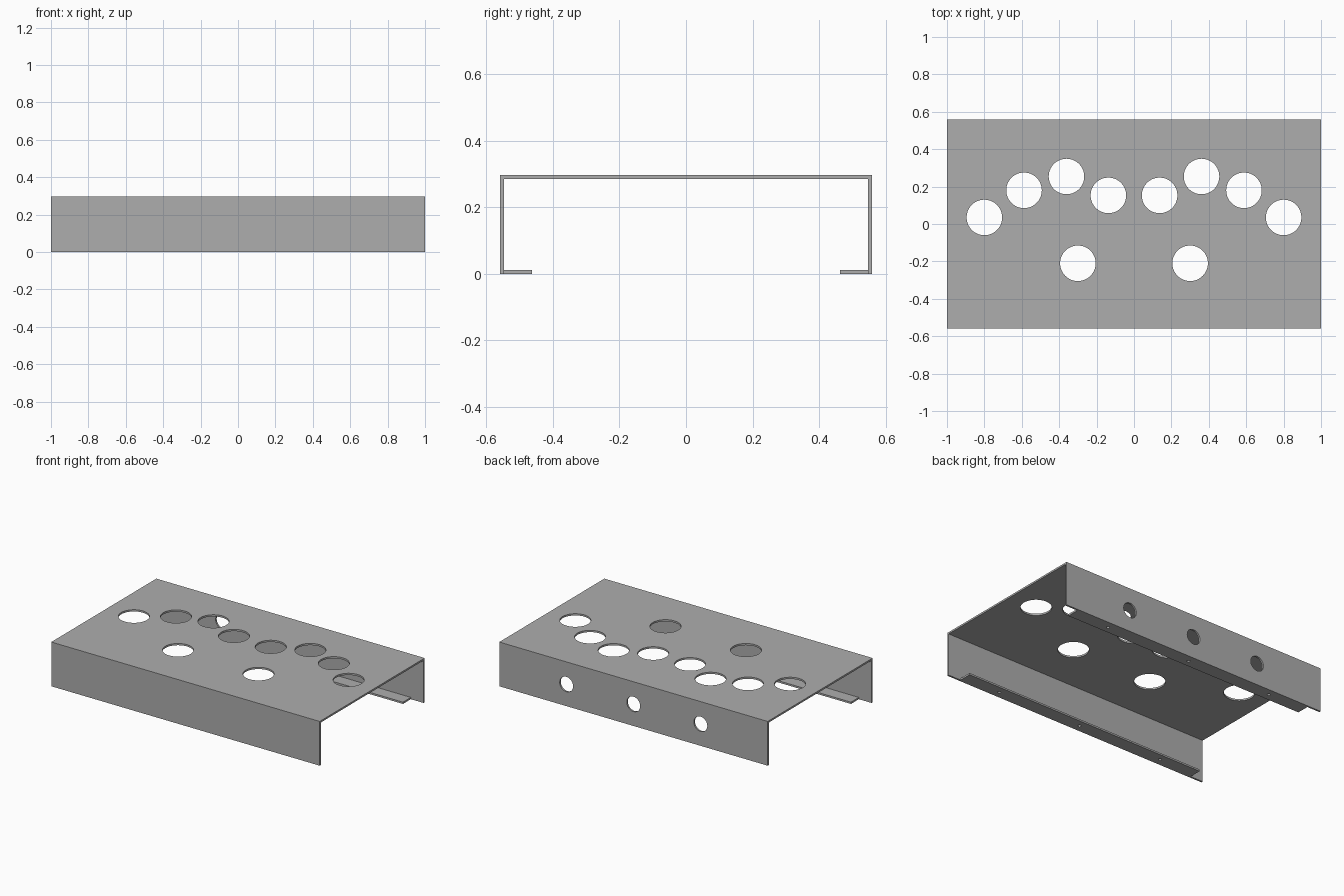
import bpy
import bmesh
from math import pi
from mathutils import Matrix

cube = bpy.data.objects.get("Cube")
if cube:
    bpy.data.objects.remove(cube, do_unlink=True)

HALF_L, HALF_W, HEIGHT, T = 1.0, 0.559, 0.298, 0.012

steel = bpy.data.materials.new("plain_grey_steel")
steel.use_nodes = True
grey = (0.42, 0.42, 0.42, 1)
steel.diffuse_color = grey
steel.node_tree.nodes["Principled BSDF"].inputs["Base Color"].default_value = grey


def add_object(name, bm):
    bmesh.ops.recalc_face_normals(bm, faces=bm.faces)
    mesh = bpy.data.meshes.new(name)
    bm.to_mesh(mesh)
    bm.free()
    mesh.materials.append(steel)
    obj = bpy.data.objects.new(name, mesh)
    bpy.context.collection.objects.link(obj)
    return obj


def extrude_profile(name, profile, half_length):
    """Extrude a (y, z) outline along x."""
    bm = bmesh.new()
    face = bm.faces.new([bm.verts.new((-half_length, y, z)) for y, z in profile])
    new = bmesh.ops.extrude_face_region(bm, geom=[face])["geom"]
    verts = [v for v in new if isinstance(v, bmesh.types.BMVert)]
    bmesh.ops.translate(bm, verts=verts, vec=(2 * half_length, 0, 0))
    return add_object(name, bm)


def drill(obj, centres, radius, axis="Z", segments=64):
    """Cut round holes through obj at the given centres."""
    bm = bmesh.new()
    turn = Matrix.Rotation(pi / 2, 4, "X") if axis == "Y" else Matrix()
    for c in centres:
        bmesh.ops.create_cone(bm, cap_ends=True, segments=segments, radius1=radius,
                              radius2=radius, depth=0.1, matrix=Matrix.Translation(c) @ turn)
    cutter = add_object(obj.name + "_cutter", bm)
    cutter.hide_render = True
    mod = obj.modifiers.new("holes", "BOOLEAN")
    mod.operation, mod.solver, mod.object = "DIFFERENCE", "EXACT", cutter
    bpy.context.view_layer.objects.active = obj
    bpy.ops.object.modifier_apply(modifier=mod.name)
    bpy.data.objects.remove(cutter, do_unlink=True)


# Folded sheet: top panel with front and back walls
inner = HALF_W - T
channel = extrude_profile("folded_channel", [
    (-HALF_W, 0), (-HALF_W, HEIGHT), (HALF_W, HEIGHT), (HALF_W, 0),
    (inner, 0), (inner, HEIGHT - T), (-inner, HEIGHT - T), (-inner, 0)], HALF_L)

# Large button holes: mirrored arc of eight plus two in front
button_holes = [(0.80, 0.035), (0.588, 0.18), (0.361, 0.254), (0.137, 0.153), (0.30, -0.21)]
drill(channel, [(s * x, y, HEIGHT) for x, y in button_holes for s in (-1, 1)], 0.095)

# Three round sockets in the back wall
drill(channel, [(x, HALF_W, 0.147) for x in (-0.5, 0, 0.5)], 0.05, "Y")

# Inward mounting flanges with small screw holes
for name, s in (("front_flange", -1), ("back_flange", 1)):
    flange = extrude_profile(name, [(s * inner, 0), (s * inner, T),
                                    (s * 0.463, T), (s * 0.463, 0)], 0.905)
    drill(flange, [(x, s * 0.51, 0) for x in (-0.632, 0, 0.632)], 0.01, segments=24)

# Smooth hole walls, sharp folds
bpy.ops.object.select_all(action="DESELECT")
for obj in bpy.context.collection.objects:
    if obj.type == "MESH" and steel.name in obj.data.materials:
        obj.select_set(True)
        bpy.context.view_layer.objects.active = obj
bpy.ops.object.shade_smooth_by_angle()
